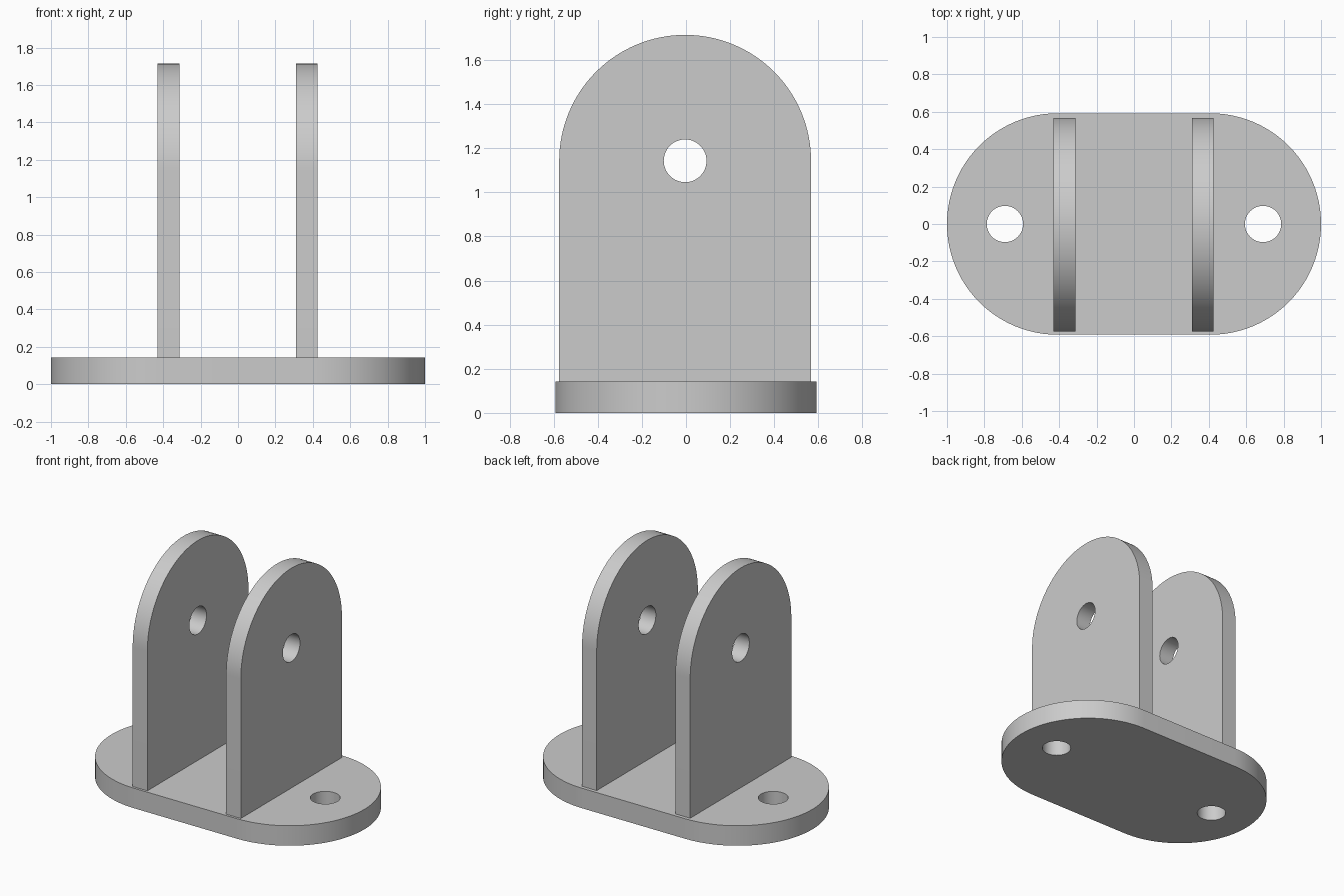
import bpy, bmesh, math
from mathutils import Matrix, Vector

if "Cube" in bpy.data.objects:
    bpy.data.objects.remove(bpy.data.objects["Cube"])

grey = bpy.data.materials.new("plain_grey")
grey.diffuse_color = (0.6, 0.6, 0.6, 1)
grey.use_nodes = True
grey.node_tree.nodes["Principled BSDF"].inputs["Base Color"].default_value = grey.diffuse_color


def arc(cx, cy, r, start, end, n):
    """Points on an arc, both ends included (degrees)."""
    return [(cx + r * math.cos(math.radians(start + (end - start) * i / n)),
             cy + r * math.sin(math.radians(start + (end - start) * i / n)))
            for i in range(n + 1)]


def plate(name, outline, holes, thickness, matrix):
    """Flat plate with round through holes, extruded along its local z."""
    bm = bmesh.new()
    edges = []
    for loop in [outline] + [arc(x, y, r, 0, 360, 48)[:-1] for x, y, r in holes]:
        vs = [bm.verts.new((x, y, 0)) for x, y in loop]
        edges += [bm.edges.new((vs[i - 1], vs[i])) for i in range(len(vs))]
    bmesh.ops.triangle_fill(bm, edges=edges, use_beauty=True, normal=Vector((0, 0, 1)))
    res = bmesh.ops.extrude_face_region(bm, geom=bm.faces[:], use_keep_orig=True)
    top = [g for g in res["geom"] if isinstance(g, bmesh.types.BMVert)]
    bmesh.ops.translate(bm, verts=top, vec=(0, 0, thickness))
    bmesh.ops.recalc_face_normals(bm, faces=bm.faces[:])
    bm.transform(matrix)
    me = bpy.data.meshes.new(name)
    bm.to_mesh(me)
    bm.free()
    me.materials.append(grey)
    ob = bpy.data.objects.new(name, me)
    bpy.context.collection.objects.link(ob)
    bpy.ops.object.select_all(action='DESELECT')
    ob.select_set(True)
    bpy.context.view_layer.objects.active = ob
    bpy.ops.object.shade_smooth_by_angle(angle=math.radians(30))


BASE_R, BASE_T = 0.592, 0.143
LUG_R, LUG_T, PIVOT_Z = 0.571, 0.116, 1.143
HOLE_R = 0.097

# Rounded base plate with two mounting holes
c = 1 - BASE_R
plate("base_plate",
      arc(c, 0, BASE_R, -90, 90, 48) + arc(-c, 0, BASE_R, 90, 270, 48),
      [(-0.69, 0, HOLE_R), (0.69, 0, HOLE_R)], BASE_T, Matrix())

# Upright lugs with round tops and a pivot hole; local x, y, z become y, z, x
lug = [(-LUG_R, BASE_T), (LUG_R, BASE_T)] + arc(0, PIVOT_Z, LUG_R, 0, 180, 64)
turn = Matrix(((0, 0, 1, 0), (1, 0, 0, 0), (0, 1, 0, 0), (0, 0, 0, 1)))
for name, x in (("left_lug", -0.43), ("right_lug", 0.309)):
    plate(name, lug, [(0, PIVOT_Z, HOLE_R)], LUG_T,
          Matrix.Translation((x, -0.004, 0)) @ turn)
